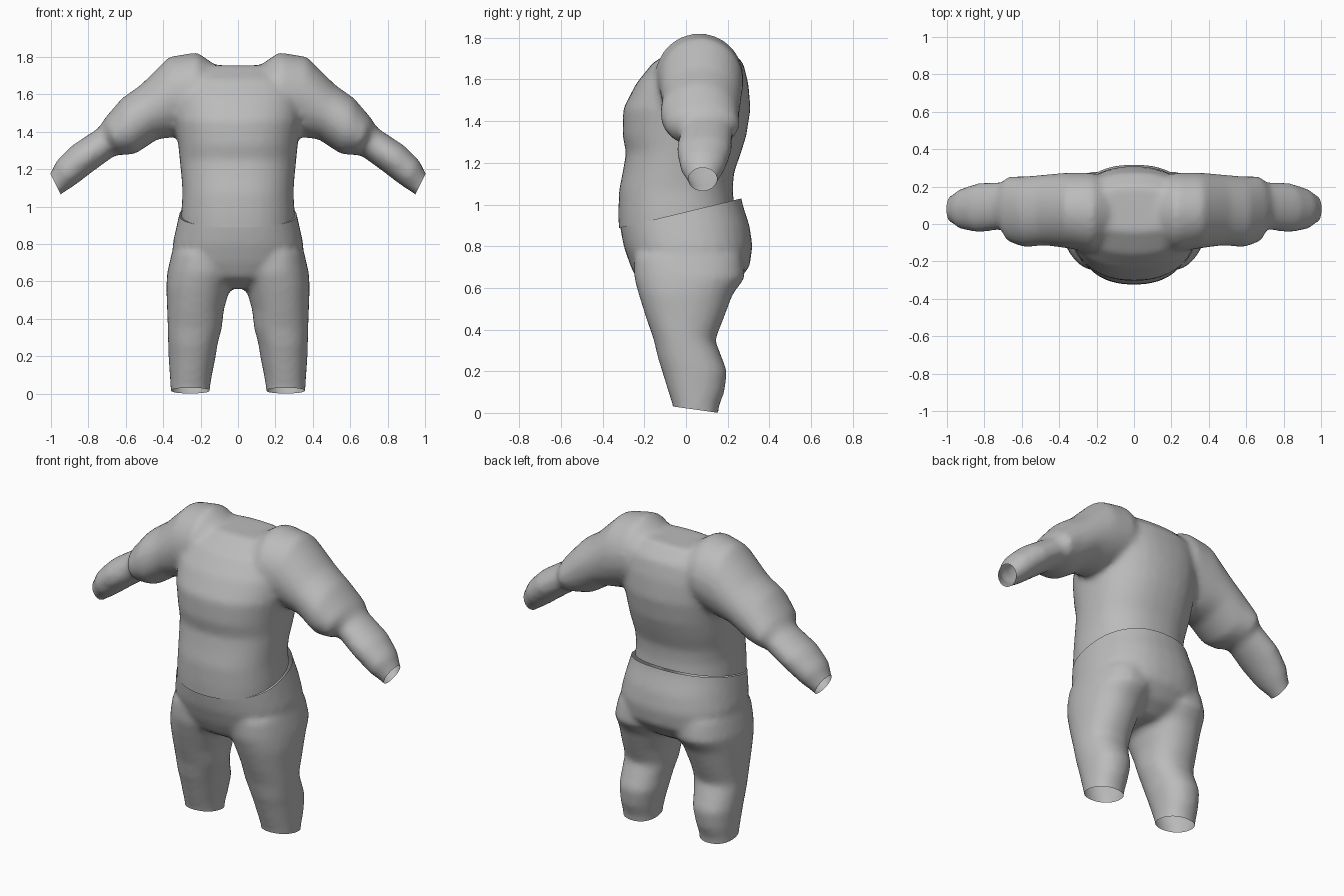
import bpy, bmesh, math
from mathutils import Vector

if "Cube" in bpy.data.objects:
    bpy.data.objects.remove(bpy.data.objects["Cube"])

SIDES = 32
grey = bpy.data.materials.new("plain grey")
grey.diffuse_color = (0.5, 0.5, 0.5, 1)
grey.use_nodes = True
grey.node_tree.nodes["Principled BSDF"].inputs["Base Color"].default_value = grey.diffuse_color


def loft(bm, rings, power=2.0):
    """Closed tube through rings given as (centre, half axis u, half axis v)."""
    loops = []
    for c, u, v in rings:
        loop = []
        for i in range(SIDES):
            a = 2 * math.pi * i / SIDES
            k = [math.copysign(abs(t) ** (2 / power), t) for t in (math.cos(a), math.sin(a))]
            loop.append(bm.verts.new(Vector(c) + Vector(u) * k[0] + Vector(v) * k[1]))
        loops.append(loop)
    for p, q in zip(loops, loops[1:]):
        for i in range(SIDES):
            j = (i + 1) % SIDES
            bm.faces.new((p[i], p[j], q[j], q[i]))
    bm.faces.new(loops[0])
    bm.faces.new(loops[-1])


def level(z, cx, hw, y0, y1):
    """Horizontal ring from centre x, half width and depth range."""
    return (cx, (y0 + y1) / 2, z), (hw, 0, 0), (0, (y1 - y0) / 2, 0)


def limb(s, x0, z0, x1, z1, y0, y1):
    """Tilted ring from its upper and lower points and depth range."""
    return ((s * (x0 + x1) / 2, (y0 + y1) / 2, (z0 + z1) / 2),
            (s * (x0 - x1) / 2, 0, (z0 - z1) / 2), (0, (y1 - y0) / 2, 0))


def skin(name, bm, cuts):
    """Fuse the overlapping lofts, soften them, and trim the open hems."""
    bmesh.ops.recalc_face_normals(bm, faces=bm.faces[:])
    me = bpy.data.meshes.new(name)
    bm.to_mesh(me)
    bm.free()
    ob = bpy.data.objects.new(name, me)
    bpy.context.collection.objects.link(ob)
    m = ob.modifiers.new("fuse", 'REMESH')
    m.mode, m.voxel_size = 'VOXEL', 0.018
    m = ob.modifiers.new("soften", 'SMOOTH')
    m.factor, m.iterations = 0.5, 8
    dg = bpy.context.evaluated_depsgraph_get()
    done = bpy.data.meshes.new_from_object(ob.evaluated_get(dg))
    ob.modifiers.clear()
    ob.data = done
    done.name = name
    bm = bmesh.new()
    bm.from_mesh(done)
    for co, no in cuts:
        bmesh.ops.bisect_plane(bm, geom=bm.verts[:] + bm.edges[:] + bm.faces[:],
                               plane_co=co, plane_no=no, clear_outer=True)
    bm.to_mesh(done)
    bm.free()
    done.materials.clear()
    done.materials.append(grey)
    for p in done.polygons:
        p.use_smooth = True
        p.material_index = 0


WAIST = Vector((0, -0.31, 0.89))
UP = Vector((0, -0.14, 0.58)).normalized()

# Torso with shoulders and arms
bm = bmesh.new()
loft(bm, [level(z, 0, *r) for z, *r in (
    (0.80, .305, -.32, .23), (0.95, .305, -.325, .235), (1.07, .297, -.322, .225),
    (1.15, .302, -.305, .23), (1.25, .312, -.288, .265), (1.33, .32, -.305, .29),
    (1.46, .34, -.302, .31), (1.58, .35, -.24, .30), (1.68, .33, -.16, .275),
    (1.755, .26, -.04, .20))], 2.3)
ARM = ((.08, 1.73, .10, 1.45, -.10, .24), (.22, 1.825, .25, 1.40, -.15, .275),
       (.37, 1.80, .34, 1.37, -.13, .275), (.52, 1.65, .43, 1.36, -.115, .265),
       (.62, 1.58, .55, 1.28, -.125, .255), (.71, 1.475, .63, 1.275, -.095, .255),
       (.745, 1.42, .655, 1.275, -.03, .225), (.89, 1.325, .765, 1.195, -.045, .22),
       (.97, 1.245, .87, 1.115, -.03, .19), (1.005, 1.175, .945, 1.065, .01, .15),
       (1.05, 1.11, 1.00, 1.02, .02, .14))
for s in (1, -1):
    loft(bm, [limb(s, *r) for r in ARM])
skin("torso_and_arms", bm, [(WAIST, -UP)] +
     [((s * 1.0, 0, 1.17), (s * .10, 0, -.05)) for s in (1, -1)])

# Trousers: hips and two legs
bm = bmesh.new()
loft(bm, [level(z, 0, *r) for z, *r in (
    (1.12, .29, -.325, .25), (1.00, .305, -.325, .272), (.90, .328, -.318, .305),
    (.80, .35, -.30, .32), (.70, .345, -.265, .305), (.62, .25, -.225, .24),
    (.56, .12, -.12, .14))], 2.3)
LEG = ((.75, .195, .16, -.25, .27), (.65, .195, .183, -.25, .285), (.57, .212, .172, -.228, .225),
       (.45, .227, .152, -.19, .18), (.35, .231, .145, -.155, .14), (.26, .242, .132, -.135, .175),
       (.20, .245, .127, -.115, .198), (.10, .252, .113, -.085, .185),
       (.03, .255, .105, -.062, .158), (-.06, .255, .10, -.055, .15))
for s in (1, -1):
    loft(bm, [level(z, s * cx, *r) for z, cx, *r in LEG], 2.2)
skin("trousers", bm, [(WAIST, UP), ((0, 0, .022), (0, -.14, -1))])
